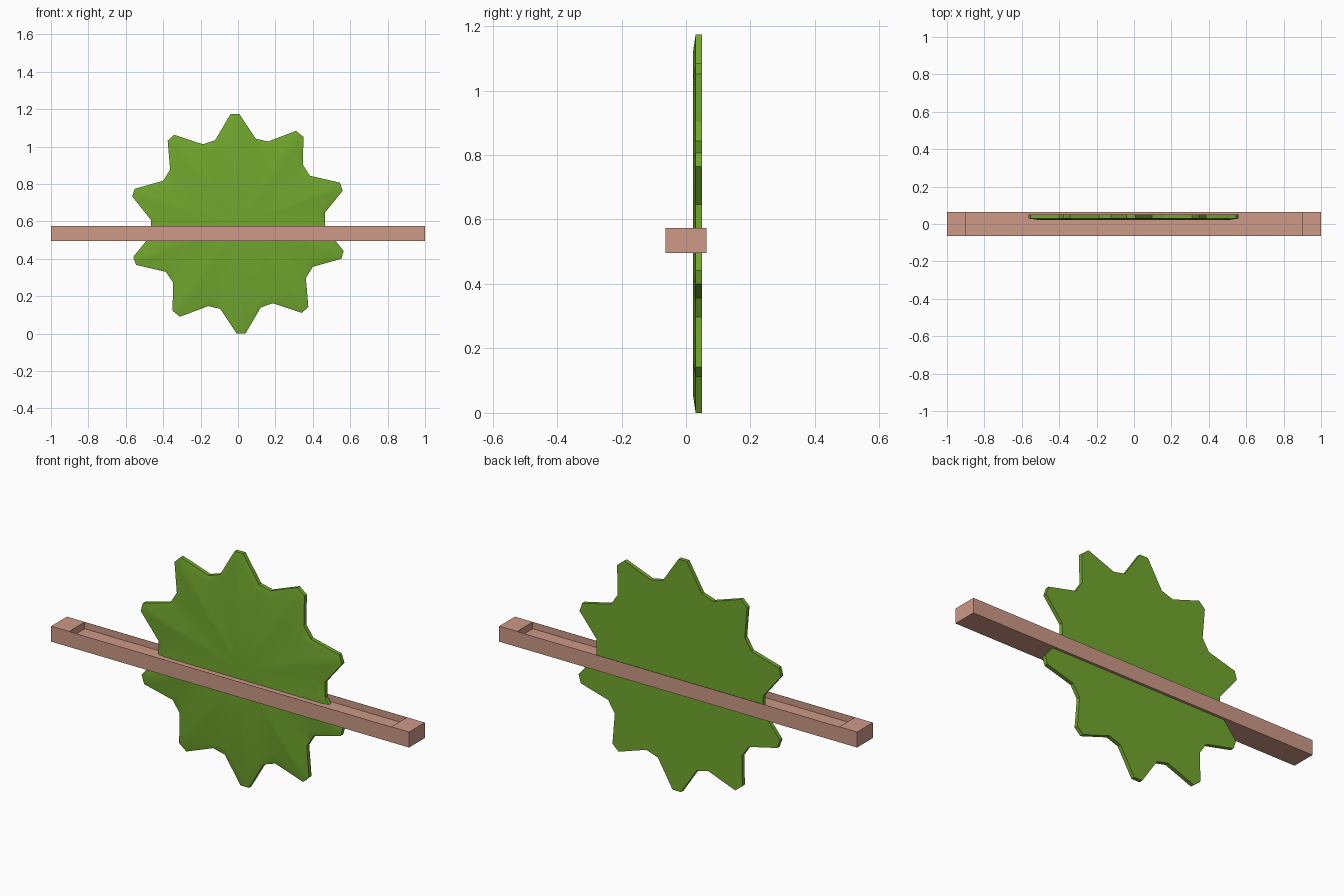
import bpy, bmesh

if "Cube" in bpy.data.objects:
    bpy.data.objects.remove(bpy.data.objects["Cube"])


def material(name, rgb):
    m = bpy.data.materials.new(name)
    m.diffuse_color = (*rgb, 1)
    m.use_nodes = True
    m.node_tree.nodes["Principled BSDF"].inputs["Base Color"].default_value = m.diffuse_color
    return m


def make_object(name, bm, mat):
    me = bpy.data.meshes.new(name)
    bm.to_mesh(me)
    bm.free()
    me.materials.append(mat)
    ob = bpy.data.objects.new(name, me)
    bpy.context.collection.objects.link(ob)
    return ob


clay = material("dusty_pink", (0.61, 0.32, 0.24))
green = material("leaf_green", (0.165, 0.385, 0.027))

# Long tray: solid bar with a shallow channel between two end blocks
W, Z0, Z1, FLOOR, INNER = 0.063, 0.496, 0.574, 0.54, 0.9
LIP = W - 0.001
profile = [(-1, Z0), (1, Z0), (1, Z1), (INNER, Z1), (INNER, FLOOR),
           (-INNER, FLOOR), (-INNER, Z1), (-1, Z1)]
bm = bmesh.new()
face = bm.faces.new([bm.verts.new((x, -W, z)) for x, z in profile])
ext = bmesh.ops.extrude_face_region(bm, geom=[face])
bmesh.ops.translate(bm, vec=(0, 2 * W, 0),
                    verts=[v for v in ext["geom"] if isinstance(v, bmesh.types.BMVert)])
bmesh.ops.recalc_face_normals(bm, faces=bm.faces)
make_object("tray_bar", bm, clay)

# Paper-thin side walls closing the channel
for name, s in (("tray_wall_front", -1), ("tray_wall_back", 1)):
    bm = bmesh.new()
    bmesh.ops.create_cube(bm, size=1)
    for v in bm.verts:
        v.co = (v.co.x * 2 * INNER, s * (W + LIP) / 2 + v.co.y * (W - LIP),
                (FLOOR + Z1) / 2 + v.co.z * (Z1 - FLOOR))
    make_object(name, bm, clay)

# Toothed disc: half outline, repeated by a half turn
half = [(-.04, .587), (.007, .587), (.095, .455), (.16, .44), (.31, .497),
        (.35, .465), (.347, .315), (.385, .257), (.545, .22), (.56, .177),
        (.465, .06), (.465, -.02), (.565, -.145), (.553, -.187), (.40, -.23),
        (.363, -.29), (.376, -.444), (.342, -.476), (.187, -.425), (.122, -.447)]
outline = half + [(-x, -z) for x, z in half]
CZ = 0.587
bm = bmesh.new()


def ring(y, k):
    return [bm.verts.new((x * k, y, CZ + z * k)) for x, z in outline]


rings = [ring(0.022, 0.91), ring(0.03, 1), ring(0.05, 1)]
n = len(outline)
for a, b in zip(rings, rings[1:]):
    for i in range(n):
        j = (i + 1) % n
        bm.faces.new((a[i], a[j], b[j], b[i]))
for r, y in ((rings[0], 0.022), (rings[-1], 0.05)):
    c = bm.verts.new((0, y, CZ))
    for i in range(n):
        bm.faces.new((r[i], r[(i + 1) % n], c))
bmesh.ops.recalc_face_normals(bm, faces=bm.faces)
disc = make_object("toothed_disc", bm, green)

bpy.context.view_layer.objects.active = disc
disc.select_set(True)
bpy.ops.object.shade_smooth_by_angle(angle=0.52)
